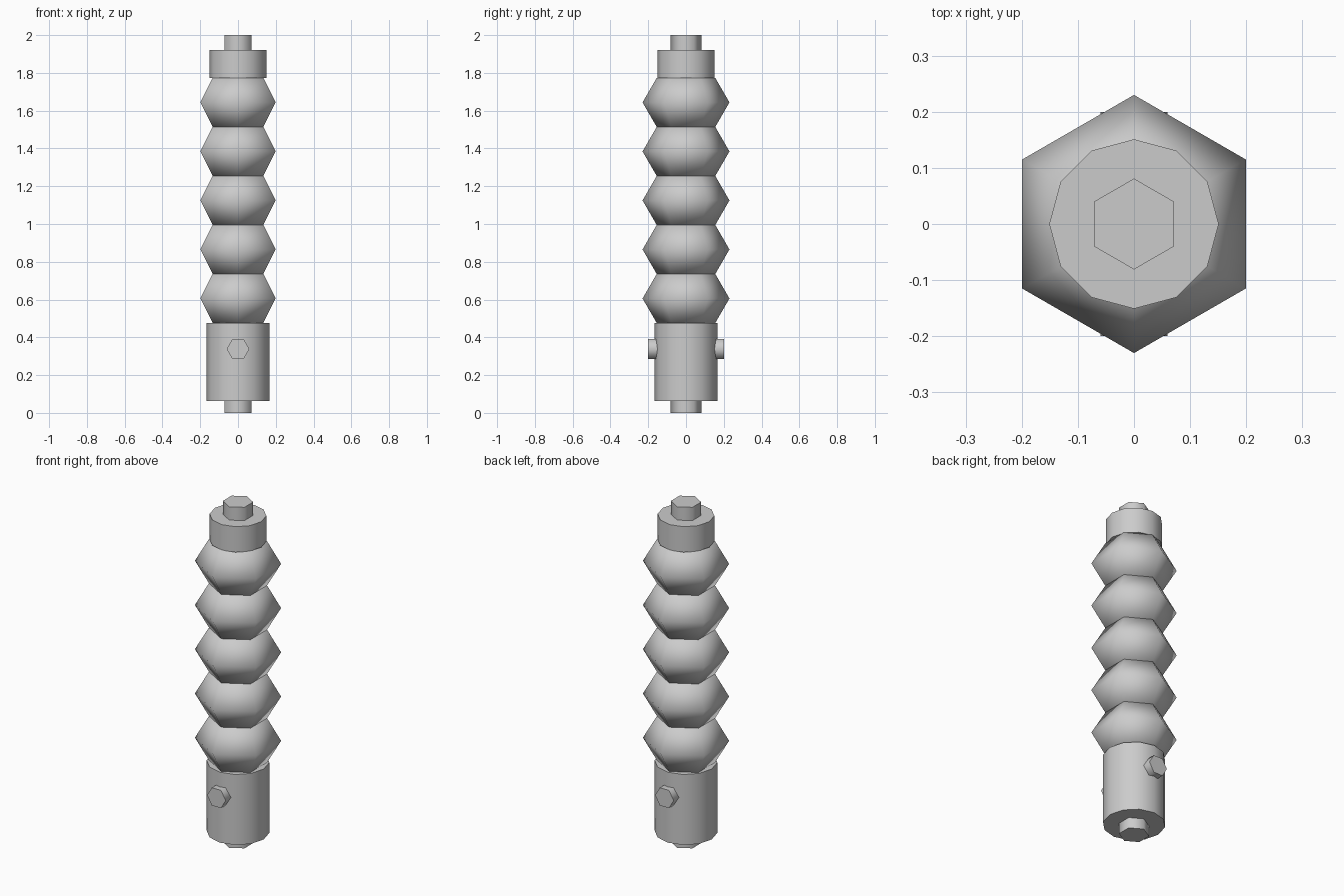
import bpy, math
import bmesh

cube = bpy.data.objects.get("Cube")
if cube:
    bpy.data.objects.remove(cube, do_unlink=True)

grey = bpy.data.materials.new("light grey")
grey.use_nodes = True
colour = (0.6, 0.6, 0.6, 1)
grey.diffuse_color = colour
grey.node_tree.nodes["Principled BSDF"].inputs["Base Color"].default_value = colour


def turned(name, sides, profile):
    """Closed solid of stacked polygon rings (radius, z), one corner on +y."""
    bm = bmesh.new()
    rings = []
    for r, z in profile:
        angles = [math.pi / 2 + math.tau * i / sides for i in range(sides)]
        rings.append([bm.verts.new((r * math.cos(a), r * math.sin(a), z)) for a in angles])
    for low, high in zip(rings, rings[1:]):
        for i in range(sides):
            j = (i + 1) % sides
            bm.faces.new((low[i], low[j], high[j], high[i]))
    bm.faces.new(rings[0][::-1])
    bm.faces.new(rings[-1])
    mesh = bpy.data.meshes.new(name)
    bm.to_mesh(mesh)
    bm.free()
    mesh.materials.append(grey)
    obj = bpy.data.objects.new(name, mesh)
    bpy.context.collection.objects.link(obj)
    bpy.ops.object.select_all(action="DESELECT")
    obj.select_set(True)
    bpy.context.view_layer.objects.active = obj
    bpy.ops.object.shade_smooth_by_angle(angle=math.radians(65))
    return obj


# Hexagonal pin ends and round collars
turned("bottom_pin", 6, [(0.081, 0), (0.081, 0.12)])
turned("bottom_collar", 12, [(0.167, 0.063), (0.167, 0.476)])
turned("top_collar", 12, [(0.151, 1.772), (0.151, 1.922)])
turned("top_pin", 6, [(0.081, 1.86), (0.081, 2)])

# Stack of bulging grip segments
base, step = 0.476, 0.2595
for n in range(5):
    z = base + n * step
    turned(f"grip_segment_{n + 1}", 6,
           [(0.155, z), (0.23, z + step / 2), (0.155, z + step)])

# Cross bolt through the bottom collar, showing front and back
bolt = turned("cross_bolt", 6, [(0.06, -0.2), (0.06, 0.2)])
bolt.rotation_euler = (math.pi / 2, math.pi / 6, 0)
bolt.location.z = 0.338
